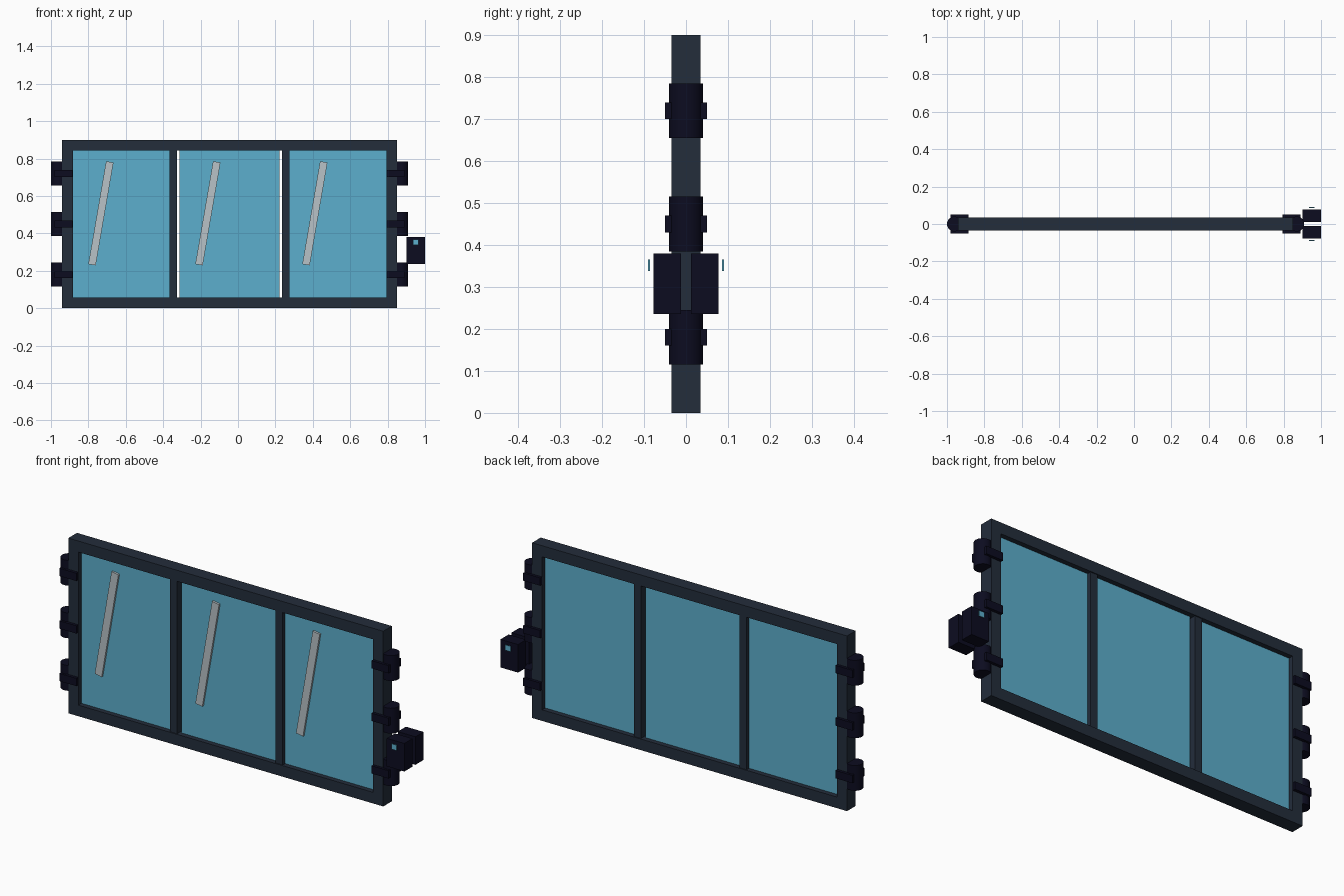
import bpy
import math
from mathutils import Vector

cube = bpy.data.objects.get("Cube")
if cube:
    bpy.data.objects.remove(cube, do_unlink=True)


def material(name, rgb):
    """Flat colour given as sRGB 0-255, stored linear."""
    linear = [((c / 255 + 0.055) / 1.055) ** 2.4 if c > 10 else c / 255 / 12.92 for c in rgb]
    mat = bpy.data.materials.new(name)
    mat.use_nodes = True
    mat.diffuse_color = (*linear, 1)
    mat.node_tree.nodes["Principled BSDF"].inputs["Base Color"].default_value = (*linear, 1)
    return mat


SLATE = material("slate_frame", (35, 45, 59))
BLACK = material("black_hardware", (12, 12, 32))
GLASS = material("blue_glass", (92, 175, 205))
GLINT = material("pale_glint", (184, 194, 199))


def box(name, low, high, mat, tilt=0):
    """Box between two corners, optionally tilted about the y axis."""
    low, high = Vector(low), Vector(high)
    bpy.ops.mesh.primitive_cube_add(size=1, location=(low + high) / 2, rotation=(0, tilt, 0))
    obj = bpy.context.object
    obj.name = name
    obj.scale = high - low
    obj.data.materials.append(mat)
    return obj


MID = -0.045                 # centre of the window in x
HALF = 0.895                 # half of its width
HEIGHT, BAR, DEPTH = 0.9, 0.057, 0.035

# Outer frame
for side, name in ((-1, "right"), (1, "left")):
    edges = sorted((MID + side * HALF, MID + side * (HALF - BAR)))
    box(f"frame_{name}_stile", (edges[0], -DEPTH, 0), (edges[1], DEPTH, HEIGHT), SLATE)
inner = HALF - BAR
box("frame_bottom_rail", (MID - inner, -DEPTH, 0), (MID + inner, DEPTH, BAR), SLATE)
box("frame_top_rail", (MID - inner, -DEPTH, HEIGHT - BAR), (MID + inner, DEPTH, HEIGHT), SLATE)

# Upright dividers
for side, name in ((-1, "right"), (1, "left")):
    x = MID + side * 0.3
    box(f"divider_{name}", (x - 0.02, -0.03, BAR), (x + 0.02, 0.03, HEIGHT - BAR), SLATE)

# Glass panes, each with a slanted glint on the front
for side, name in ((-1, "right"), (0, "middle"), (1, "left")):
    x = MID + side * 0.572
    box(f"pane_{name}", (x - 0.268, -0.01, BAR), (x + 0.268, 0.01, HEIGHT - BAR), GLASS)
    gx = x - 0.116
    box(f"glint_{name}", (gx - 0.02, -0.02, 0.228), (gx + 0.02, -0.009, 0.786),
        GLINT, tilt=math.radians(9.8))

# Hinges: an upright barrel and a clamp gripping the stile
for side, name in ((-1, "right"), (1, "left")):
    for level, z in enumerate((0.18, 0.45, 0.72), 1):
        bpy.ops.mesh.primitive_cylinder_add(vertices=24, radius=0.04, depth=0.13,
                                            location=(MID + side * 0.915, 0, z))
        barrel = bpy.context.object
        barrel.name = f"hinge_barrel_{name}_{level}"
        barrel.data.materials.append(BLACK)
        bpy.ops.object.shade_smooth_by_angle()
        x = MID + side * 0.887
        box(f"hinge_clamp_{name}_{level}", (x - 0.048, -0.05, z - 0.02),
            (x + 0.048, 0.05, z + 0.02), BLACK)

# Lock housings, front and back, each with a small indicator light
for side, name in ((-1, "front"), (1, "back")):
    y = side * 0.045
    box(f"lock_{name}", (0.9, y - 0.033, 0.236), (1.0, y + 0.033, 0.38), BLACK)
    y = side * 0.088
    box(f"lock_light_{name}", (0.935, y - 0.002, 0.338), (0.965, y + 0.002, 0.366), GLASS)
